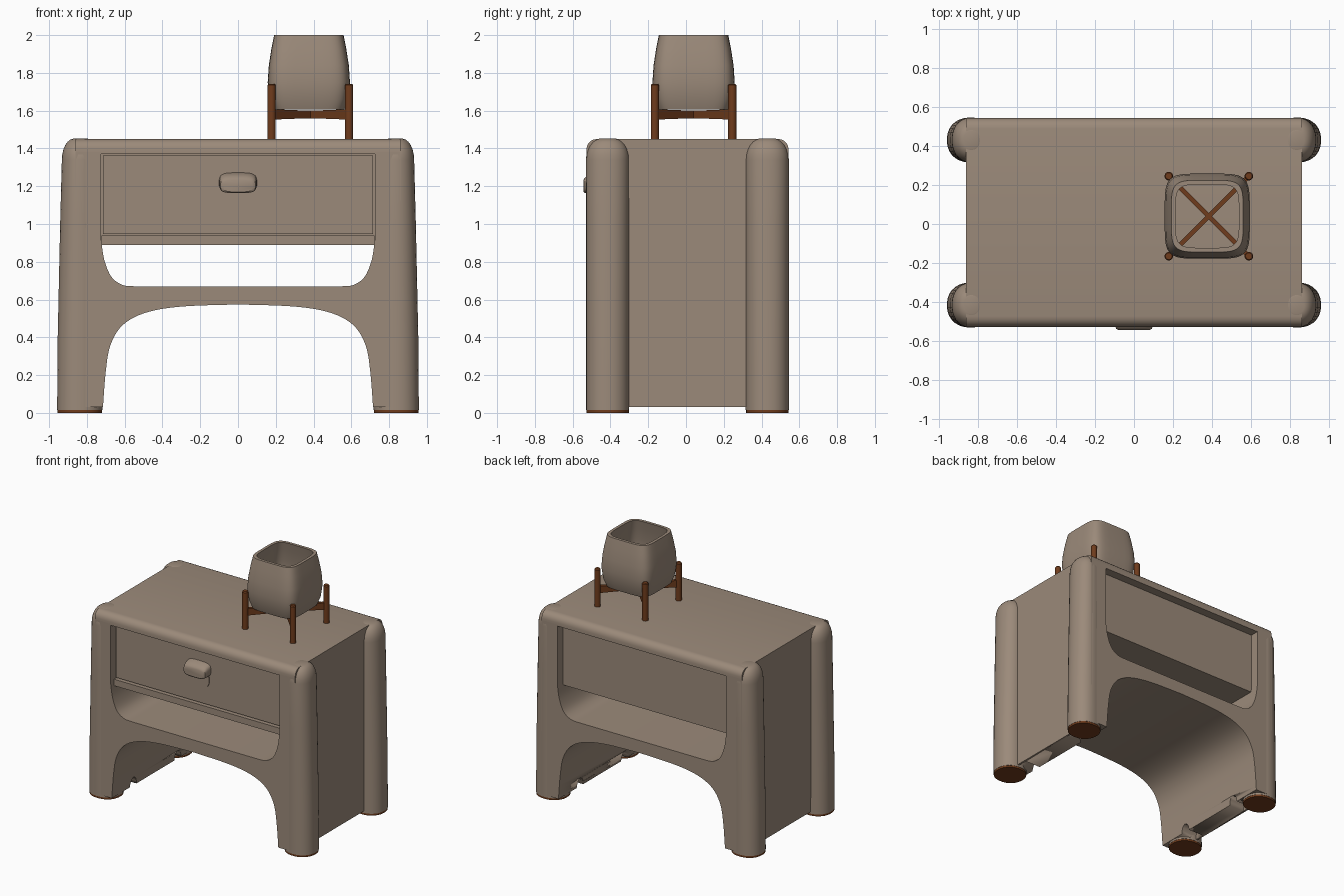
import bpy, bmesh, math
from mathutils import Vector

if "Cube" in bpy.data.objects:
    bpy.data.objects.remove(bpy.data.objects["Cube"])


def material(name, rgb):
    m = bpy.data.materials.new(name)
    m.diffuse_color = (*rgb, 1)
    m.use_nodes = True
    m.node_tree.nodes["Principled BSDF"].inputs["Base Color"].default_value = m.diffuse_color
    return m


BEIGE = material("warm beige", (0.33, 0.255, 0.195))
BROWN = material("brown wood", (0.16, 0.045, 0.012))


def finish(bm, name, mat, smooth=True):
    bmesh.ops.recalc_face_normals(bm, faces=bm.faces)
    me = bpy.data.meshes.new(name)
    bm.to_mesh(me)
    bm.free()
    ob = bpy.data.objects.new(name, me)
    bpy.context.collection.objects.link(ob)
    me.materials.append(mat)
    if smooth:
        bpy.ops.object.select_all(action='DESELECT')
        ob.select_set(True)
        bpy.context.view_layer.objects.active = ob
        bpy.ops.object.shade_smooth_by_angle(angle=math.radians(35))
    return ob


def prism(name, pts, a, b, axis, mat, top_round=0):
    """Extrude a closed outline along x (points are y,z) or y (points are x,z)."""
    place = (lambda p, t: (t, *p)) if axis == 'x' else (lambda p, t: (p[0], t, p[1]))
    bm = bmesh.new()
    face = bm.faces.new([bm.verts.new(place(p, a)) for p in pts])
    ext = bmesh.ops.extrude_face_region(bm, geom=[face])
    for v in ext['geom']:
        if isinstance(v, bmesh.types.BMVert):
            v.co["xyz".index(axis)] = b
    if top_round:
        zmax = max(v.co.z for v in bm.verts)
        edges = [e for e in bm.edges if all(v.co.z > zmax - 1e-4 for v in e.verts)
                 and abs(e.verts[0].co.y - e.verts[1].co.y) < 1e-4]
        bmesh.ops.bevel(bm, geom=edges, offset=top_round, segments=5,
                        profile=0.5, affect='EDGES')
    return finish(bm, name, mat)


def box(name, x, y, z, mat):
    return prism(name, [(x[0], z[0]), (x[1], z[0]), (x[1], z[1]), (x[0], z[1])],
                 y[0], y[1], 'y', mat)


def loft(name, rings, mat, caps=True, closed=False):
    """Skin a stack of equal-length rings."""
    bm = bmesh.new()
    rows = [[bm.verts.new(p) for p in r] for r in rings]
    n = len(rows[0])
    pairs = list(zip(rows, rows[1:])) + ([(rows[-1], rows[0])] if closed else [])
    for r, s in pairs:
        for i in range(n):
            bm.faces.new((r[i], r[(i + 1) % n], s[(i + 1) % n], s[i]))
    if caps:
        bm.faces.new(rows[0])
        bm.faces.new(rows[-1])
    return finish(bm, name, mat)


def oval(cx, cy, z, rx, ry, power=2.0, n=32):
    """Superellipse ring; a higher power is squarer."""
    out = []
    for i in range(n):
        t = 2 * math.pi * (i + 0.5) / n
        c, s = math.cos(t), math.sin(t)
        out.append((cx + rx * math.copysign(abs(c) ** (2 / power), c),
                    cy + ry * math.copysign(abs(s) ** (2 / power), s), z))
    return out


def spline(pts, steps=5):
    """Catmull-Rom smoothing through 2D points."""
    p = [Vector(q) for q in [pts[0], *pts, pts[-1]]]
    out = []
    for a, b, c, d in zip(p, p[1:], p[2:], p[3:]):
        for k in range(steps):
            t = k / steps
            out.append(tuple(0.5 * (2 * b + (c - a) * t + (2 * a - 5 * b + 4 * c - d) * t * t
                                    + (3 * b - a - 3 * c + d) * t ** 3)))
    return out + [tuple(pts[-1])]


def mirrored(half):
    """Complete an outline that runs from the right side to x = 0."""
    return half + [(-x, z) for x, z in reversed(half) if x > 1e-6]


FRONT, BACK = -0.527, 0.543

# Lower shell: side walls, vaulted underside and shelf
arch = mirrored(spline([(0.715, 0.03), (0.70, 0.22), (0.675, 0.36), (0.61, 0.465),
                        (0.49, 0.53), (0.30, 0.563), (0.0, 0.574)]))
shelf = mirrored(spline([(0.725, 0.92), (0.708, 0.81), (0.67, 0.72), (0.61, 0.677),
                         (0.54, 0.67)]) + [(0.0, 0.67)])
shell = prism("lower_shell", arch + [(-0.86, 0.03), (-0.86, 0.92)] + shelf[::-1]
              + [(0.86, 0.92), (0.86, 0.03)], FRONT, BACK, 'y', BEIGE)

# Small notches beside the feet, on the inside only
for sx in (-1, 1):
    for y in (-0.265, 0.28):
        rings = [[(x, y + 0.04 * math.cos(t), 0.03 + 0.065 * math.sin(t))
                  for t in [2 * math.pi * k / 16 for k in range(16)]]
                 for x in (sx * 0.6, sx * 0.845)]
        cutter = loft("notch_cutter", rings, BEIGE)
        cutter.hide_render = True
        cutter.hide_viewport = True
        mod = shell.modifiers.new("notch", 'BOOLEAN')
        mod.operation = 'DIFFERENCE'
        mod.object = cutter

# Upper side walls and rounded top
for sx, side in ((-1, "left"), (1, "right")):
    box(side + "_upper_wall", sorted((sx * 0.725, sx * 0.86)), (FRONT, BACK), (0.92, 1.38), BEIGE)
prism("top_panel", [(-0.86, 1.37), (0.86, 1.37), (0.86, 1.45), (-0.86, 1.45)],
      FRONT, BACK, 'y', BEIGE, top_round=0.055)

# Corner pillars with domed tops and thin foot pads
for sx in (-1, 1):
    for y, end in ((-0.415, "front"), (0.43, "back")):
        levels = [(0.015, 0.838, 0.120), (0.4, 0.836, 0.119), (1.0, 0.833, 0.109),
                  (1.34, 0.833, 0.100)]
        rings = [oval(sx * cx, y, z, r, 0.115, 2.2) for z, cx, r in levels]
        for k in range(1, 7):
            t = math.radians(14.5 * k)
            f = 0.35 + 0.65 * math.cos(t)
            rings.append(oval(sx * 0.833, y, 1.34 + 0.112 * math.sin(t),
                              0.100 * f, 0.115 * f, 2.2))
        loft(end + "_pillar", rings, BEIGE)
        loft(end + "_foot_pad", [oval(sx * 0.838, y, z, 0.118, 0.113, 2.2)
                                 for z in (0.0, 0.015)], BROWN)

# Drawer case, front and lower rail
box("drawer_case", (-0.726, 0.726), (-0.455, 0.475), (0.888, 1.375), BEIGE)
box("drawer_front", (-0.715, 0.715), (-0.475, -0.45), (0.948, 1.362), BEIGE)
box("drawer_rail", (-0.722, 0.722), (-0.49, -0.45), (0.888, 0.938), BEIGE)

# Drawer pull: thin round plate and a projecting hood
disc = [(0.09 * math.cos(2 * math.pi * k / 32), 1.14 + 0.09 * math.sin(2 * math.pi * k / 32))
        for k in range(32)]
prism("pull_plate", disc, -0.482, -0.474, 'y', BEIGE)
hood = []
for y, w, z0, z1 in ((-0.474, 0.100, 1.165, 1.272), (-0.515, 0.098, 1.163, 1.262),
                     (-0.536, 0.092, 1.163, 1.245), (-0.543, 0.08, 1.17, 1.232)):
    hood.append([(x, y, z) for x, q, z in oval(0, y, (z0 + z1) / 2, w, 0.01, 3.5)])
    hood[-1] = [(w * (math.copysign(abs(math.cos(t)) ** 0.55, math.cos(t))), y,
                 (z0 + z1) / 2 + (z1 - z0) / 2 * math.copysign(abs(math.sin(t)) ** 0.55, math.sin(t)))
                for t in [2 * math.pi * (k + 0.5) / 32 for k in range(32)]]
loft("pull_hood", hood, BEIGE)

# Planter: open, bulging square sleeve
PX, PY = 0.375, 0.04
outer = [(1.605, 0.188), (1.66, 0.207), (1.75, 0.218), (1.84, 0.212), (1.93, 0.198), (2.0, 0.184)]
WALL = 0.022
rings = [oval(PX, PY, z, r, r, 5, 48) for z, r in outer]
rings += [oval(PX, PY, z, r - WALL, r - WALL, 5, 48) for z, r in reversed(outer)]
loft("planter_pot", rings, BEIGE, caps=False, closed=True)

# Planter stand: four posts and crossed bars
SX, SY = 0.383, 0.04
for sx in (-1, 1):
    for sy in (-1, 1):
        x, y = SX + sx * 0.205, SY + sy * 0.205
        loft("stand_post", [oval(x, y, z, r, r, 2, 16) for z, r in
                            ((1.449, 0.022), (1.735, 0.022), (1.742, 0.017))], BROWN)
for d in (-1, 1):
    along = Vector((1, d, 0)).normalized()
    across = Vector((-along.y, along.x, 0))
    rings = []
    for t, h in ((-0.285, 0.027), (-0.1, 0.022), (0, 0.02), (0.1, 0.022), (0.285, 0.027)):
        c = Vector((SX, SY, 1.58)) + along * t
        rings.append([c + across * (0.012 * u) + Vector((0, 0, h * w))
                      for u, w in ((-1, -1), (1, -1), (1, 1), (-1, 1))])
    loft("stand_crossbar", rings, BROWN)
